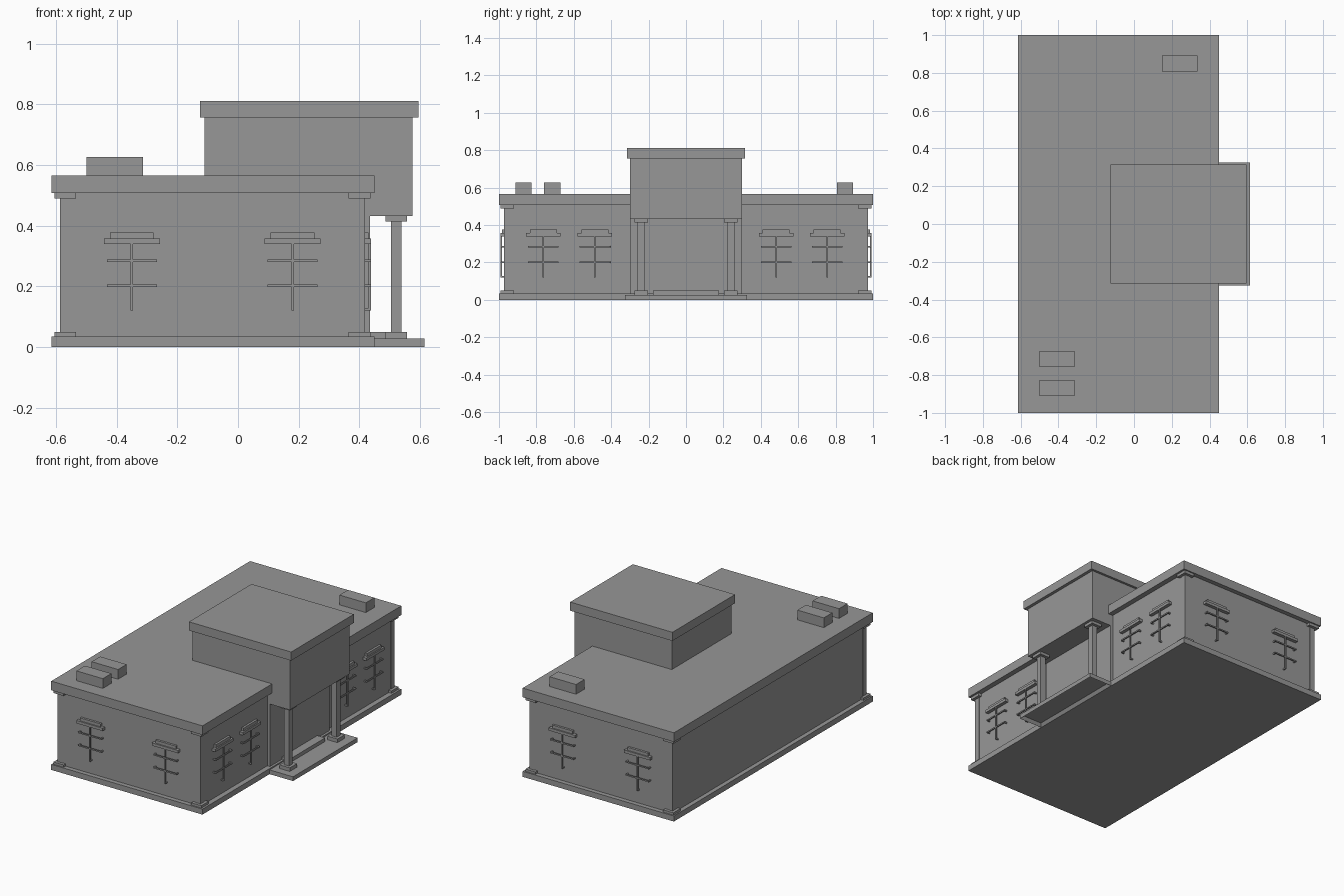
import bpy
import bmesh
from mathutils import Matrix, Vector

old = bpy.data.objects.get("Cube")
if old:
    bpy.data.objects.remove(old, do_unlink=True)

grey = bpy.data.materials.new("plain_grey")
grey.use_nodes = True
GREY = (0.31, 0.31, 0.31, 1)
grey.diffuse_color = GREY
grey.node_tree.nodes["Principled BSDF"].inputs["Base Color"].default_value = GREY


def add_box(bm, x, y, z):
    """Add a box given its (min, max) along each axis."""
    lo, hi = Vector((x[0], y[0], z[0])), Vector((x[1], y[1], z[1]))
    verts = bmesh.ops.create_cube(bm, size=1)["verts"]
    bmesh.ops.scale(bm, vec=hi - lo, verts=verts)
    bmesh.ops.translate(bm, vec=(lo + hi) / 2, verts=verts)
    return verts


def finish(name, bm, matrix=None):
    mesh = bpy.data.meshes.new(name)
    bm.to_mesh(mesh)
    bm.free()
    mesh.materials.append(grey)
    obj = bpy.data.objects.new(name, mesh)
    if matrix:
        obj.matrix_world = matrix
    bpy.context.collection.objects.link(obj)


def box(name, x, y, z):
    bm = bmesh.new()
    add_box(bm, x, y, z)
    finish(name, bm)


def around(c, half):
    return (c - half, c + half)


# Main block
WALL_X, WALL_Y = (-0.587, 0.417), 0.971
box("plinth", (-0.615, 0.45), (-1, 1), (0, 0.035))
box("main_walls", WALL_X, (-WALL_Y, WALL_Y), (0.035, 0.507))
box("main_roof", (-0.615, 0.45), (-1, 1), (0.507, 0.565))

# Tower over the entrance
box("entrance_wall", (0.40, 0.435), (-0.3, 0.3), (0.03, 0.432))
box("tower", (-0.11, 0.575), (-0.3, 0.3), (0.432, 0.757))
box("tower_roof", (-0.125, 0.595), (-0.315, 0.315), (0.757, 0.812))

# Porch floor, hollow underneath
bm = bmesh.new()
add_box(bm, (0.45, 0.615), (-0.325, 0.325), (0, 0.027))
bm.faces.ensure_lookup_table()
under = [f for f in bm.faces if f.normal.z < -0.5]
bmesh.ops.inset_region(bm, faces=under, thickness=0.018)
bmesh.ops.translate(bm, vec=(0, 0, 0.02), verts=under[0].verts)
finish("porch_floor", bm)
box("door_step", (0.43, 0.49), (-0.177, 0.177), (0.027, 0.05))


# Columns with square bases and capitals
def column(name, x, y, z0, z1, base, cap):
    bm = bmesh.new()
    for half, z in ((0.036, (z0, z0 + base)), (0.018, (z0, z1)), (0.036, (z1 - cap, z1))):
        add_box(bm, around(x, half), around(y, half), z)
    finish(name, bm)


for side, s in (("front", -1), ("back", 1)):
    column(side + "_porch_column", 0.522, s * 0.24, 0.027, 0.432, 0.023, 0.018)
    column(side + "_left_corner_column", 0.401, s * 0.956, 0.035, 0.507, 0.015, 0.018)
    column(side + "_right_corner_column", -0.57, s * 0.956, 0.035, 0.507, 0.015, 0.018)


# Window: stepped hood and standoff bars; local x runs along the wall, -y points out
def window(name, x, y, angle):
    bm = bmesh.new()
    add_box(bm, around(0, 0.092), (-0.022, 0.002), (0.34, 0.358))
    add_box(bm, around(0, 0.072), (-0.014, 0.002), (0.358, 0.377))
    outer, deep, thin = (-0.021, -0.014), (-0.021, 0.002), 0.004
    add_box(bm, around(0, thin), outer, (0.12, 0.34))
    add_box(bm, around(0, thin), deep, (0.12, 0.128))
    for z in (0.202, 0.284):
        add_box(bm, around(0, 0.082), outer, around(z, thin))
        for end in (-0.078, 0.078):
            add_box(bm, around(end, thin), deep, around(z, thin))
    finish(name, bm, Matrix.Translation((x, y, 0)) @ Matrix.Rotation(angle, 4, "Z"))


QUARTER = 1.570796
for i, x in enumerate((-0.35, 0.18), 1):
    window(f"front_window_{i}", x, -WALL_Y, 0)
    window(f"back_window_{i}", x, WALL_Y, 2 * QUARTER)
for i, y in enumerate((-0.763, -0.487, 0.482, 0.755), 1):
    window(f"left_window_{i}", WALL_X[1], y, QUARTER)

# Rooftop units
for i, (x, y) in enumerate(((0.242, 0.85), (-0.407, -0.715), (-0.407, -0.868)), 1):
    box(f"roof_unit_{i}", around(x, 0.093), around(y, 0.043), (0.565, 0.627))
